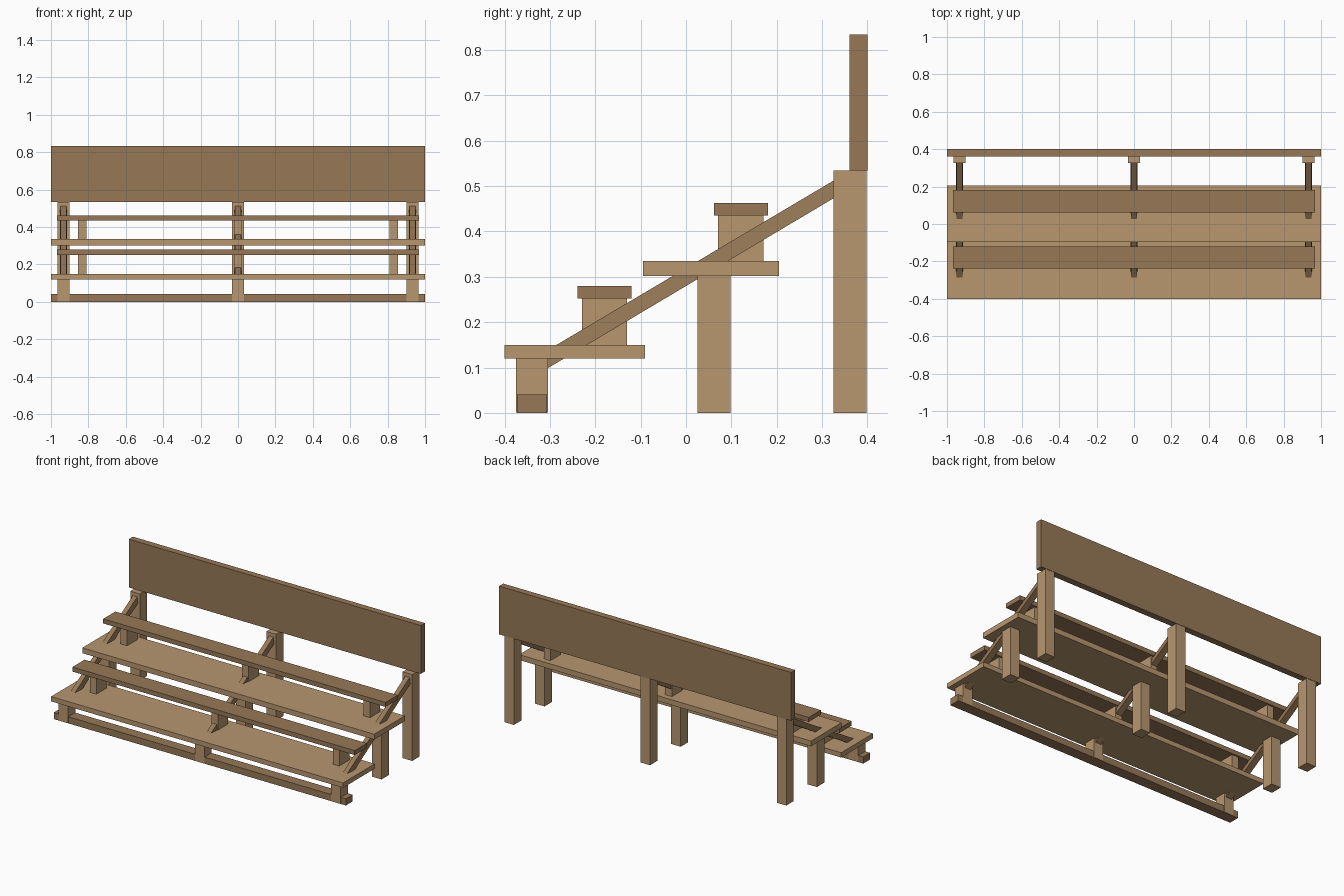
import bpy

if "Cube" in bpy.data.objects:
    bpy.data.objects.remove(bpy.data.objects["Cube"])

def material(name, rgb):
    m = bpy.data.materials.new(name)
    m.diffuse_color = (*rgb, 1)
    m.use_nodes = True
    m.node_tree.nodes["Principled BSDF"].inputs["Base Color"].default_value = m.diffuse_color
    return m

light = material("light_wood", (0.48, 0.31, 0.16))
dark = material("dark_wood", (0.31, 0.19, 0.095))

def make(name, verts, faces, mat):
    mesh = bpy.data.meshes.new(name)
    mesh.from_pydata(verts, [], faces)
    mesh.materials.append(mat)
    obj = bpy.data.objects.new(name, mesh)
    bpy.context.collection.objects.link(obj)
    return obj

FACES = [(0, 1, 2, 3), (7, 6, 5, 4), (0, 4, 5, 1),
         (1, 5, 6, 2), (2, 6, 7, 3), (3, 7, 4, 0)]

def beam(name, x, half_low, half_top, front, back, mat):
    """Beam along y; front and back are (y, z_low, z_top), widths may differ."""
    verts = []
    for y, lo, hi in (front, back):
        verts += [(x - half_low, y, lo), (x + half_low, y, lo),
                  (x + half_top, y, hi), (x - half_top, y, hi)]
    return make(name, verts, FACES, mat)

def box(name, x, half, y0, y1, z0, z1, mat):
    return beam(name, x, half, half, (y0, z0, z1), (y1, z0, z1), mat)

# Full-width boards
box("back_board", 0, 1.0, 0.36, 0.40, 0.535, 0.834, dark)
box("lower_deck", 0, 1.0, -0.40, -0.09, 0.12, 0.15, light)
box("upper_deck", 0, 1.0, -0.095, 0.205, 0.302, 0.335, light)
box("lower_seat", 0, 0.967, -0.239, -0.12, 0.252, 0.28, dark)
box("upper_seat", 0, 0.967, 0.062, 0.181, 0.435, 0.463, dark)
box("front_rail", 0, 1.0, -0.373, -0.306, 0.0, 0.041, dark)

for i, side in enumerate(("left", "middle", "right")):
    # Posts
    x = (i - 1) * 0.933
    box(side + "_front_post", x, 0.0325, -0.375, -0.304, 0.001, 0.12, light)
    box(side + "_centre_post", x, 0.0325, 0.025, 0.098, 0.0, 0.302, light)
    box(side + "_back_post", x, 0.0325, 0.325, 0.398, 0.0, 0.535, light)
    # Sloping brace, slightly narrower on top
    beam(side + "_brace", x, 0.02, 0.015,
         (-0.304, 0.099, 0.139), (0.325, 0.473, 0.512), dark)
    # Seat supports
    x = (i - 1) * 0.832
    box(side + "_lower_support", x, 0.0225, -0.229, -0.13, 0.15, 0.252, light)
    box(side + "_upper_support", x, 0.0225, 0.071, 0.171, 0.335, 0.435, light)
